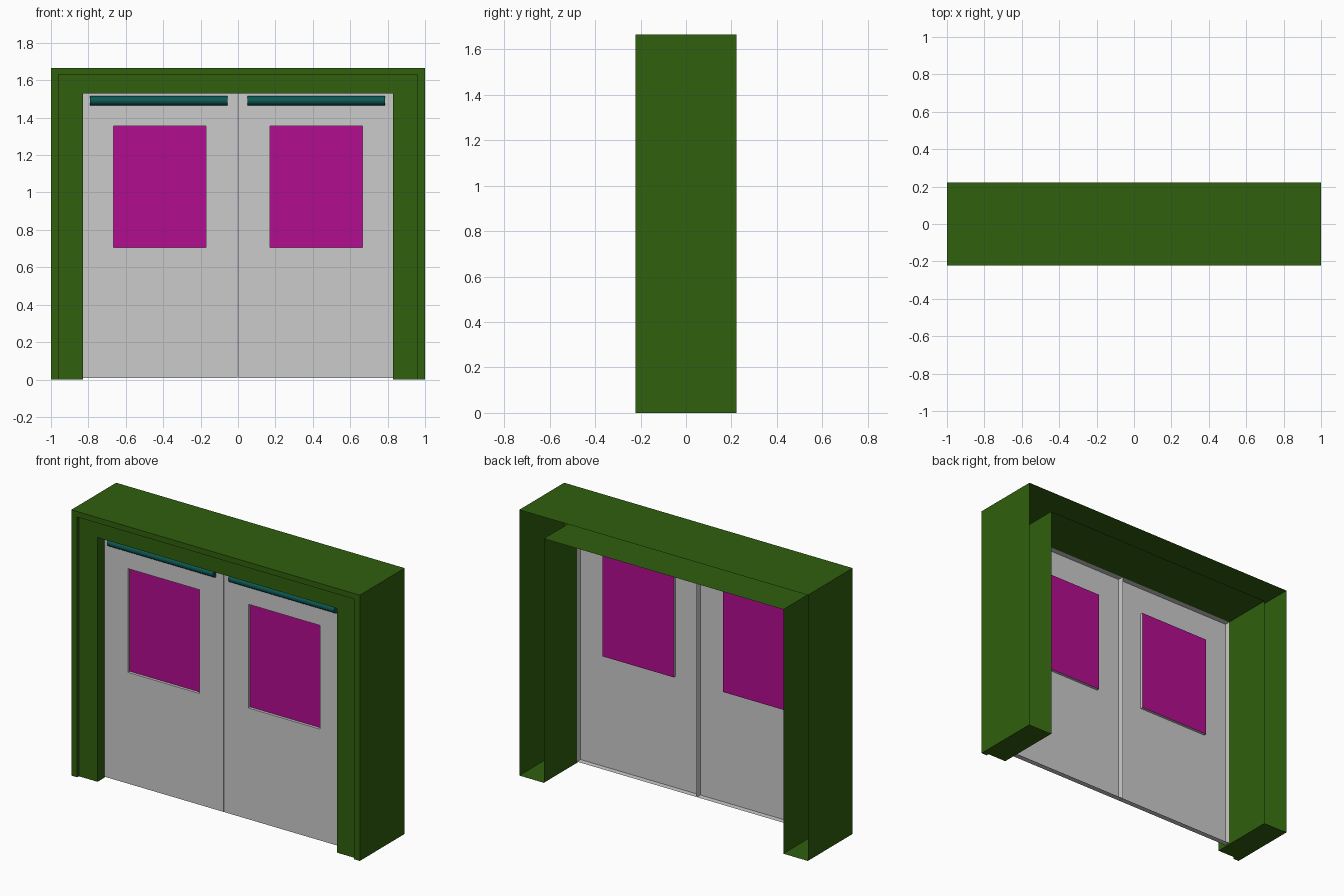
import bpy, bmesh, math

if "Cube" in bpy.data.objects:
    bpy.data.objects.remove(bpy.data.objects["Cube"])


def material(name, rgb):
    m = bpy.data.materials.new(name)
    m.diffuse_color = (*rgb, 1)
    m.use_nodes = True
    m.node_tree.nodes["Principled BSDF"].inputs["Base Color"].default_value = m.diffuse_color
    return m


GREEN = material("green_paint", (0.03, 0.115, 0.004))
MAGENTA = material("magenta_glass", (0.45, 0.004, 0.28))
TEAL = material("teal_bar", (0.004, 0.10, 0.09))


def loft(name, rings, closed, mat=None, caps="none"):
    """Join successive rings of points into a sheet; cap its ends or last ring."""
    bm = bmesh.new()
    rows = [[bm.verts.new(p) for p in r] for r in rings]
    n = len(rows[0])
    for a, b in zip(rows, rows[1:]):
        for i in range(n if closed else n - 1):
            j = (i + 1) % n
            bm.faces.new((a[i], a[j], b[j], b[i]))
    if caps == "ends":
        bm.faces.new([r[0] for r in rows])
        bm.faces.new([r[-1] for r in reversed(rows)])
    mesh = bpy.data.meshes.new(name)
    bm.to_mesh(mesh)
    bm.free()
    ob = bpy.data.objects.new(name, mesh)
    bpy.context.collection.objects.link(ob)
    if mat:
        mesh.materials.append(mat)
    return ob


def rect(x0, x1, z0, z1, y):
    return [(x0, y, z0), (x1, y, z0), (x1, y, z1), (x0, y, z1)]


def arch(w, top, y):
    return [(w, y, 0), (w, y, top), (-w, y, top), (-w, y, 0)]


# Hollow door frame, open at the back, with a raised front rim
loft("door_frame", [
    arch(1.0, 1.665, 0.222), arch(1.0, 1.665, -0.222),
    arch(0.96, 1.63, -0.222), arch(0.96, 1.63, -0.205),
    arch(0.83, 1.53, -0.205), arch(0.83, 1.53, 0.222)],
    False, GREEN, "ends")

DOOR_Y, PANE_Y = -0.14, -0.123
WINDOW = (0.17, 0.665, 0.705, 1.355)

# Door leaf: flanged sheet with a window recess
leaf = loft("door_leaf", [
    rect(0.002, 0.829, 0.008, 1.529, -0.105),
    rect(0.002, 0.829, 0.008, 1.529, DOOR_Y),
    rect(*WINDOW, DOOR_Y), rect(*WINDOW, PANE_Y)], True)

# Window pane at the bottom of the recess
x0, x1, z0, z1 = WINDOW
pane = loft("window_pane", [
    [(x0, PANE_Y, z0), (x1, PANE_Y, z0)],
    [(x0, PANE_Y, z1), (x1, PANE_Y, z1)]], False, MAGENTA)

for ob in (leaf, pane):
    mod = ob.modifiers.new("other_side", "MIRROR")
    mod.use_mirror_merge = False

# Half-round bars along the top of each door
for side, a, b in (("left", -0.79, -0.055), ("right", 0.05, 0.785)):
    arc = [(DOOR_Y - 0.03 * math.sin(t), 1.49 - 0.025 * math.cos(t))
           for t in (math.pi * k / 10 for k in range(11))]
    bar = loft(side + "_top_bar", [[(a, y, z), (b, y, z)] for y, z in arc],
               False, TEAL, "ends")
    bpy.context.view_layer.objects.active = bar
    bar.select_set(True)
    bpy.ops.object.shade_smooth_by_angle(angle=math.radians(40))
    bar.select_set(False)
